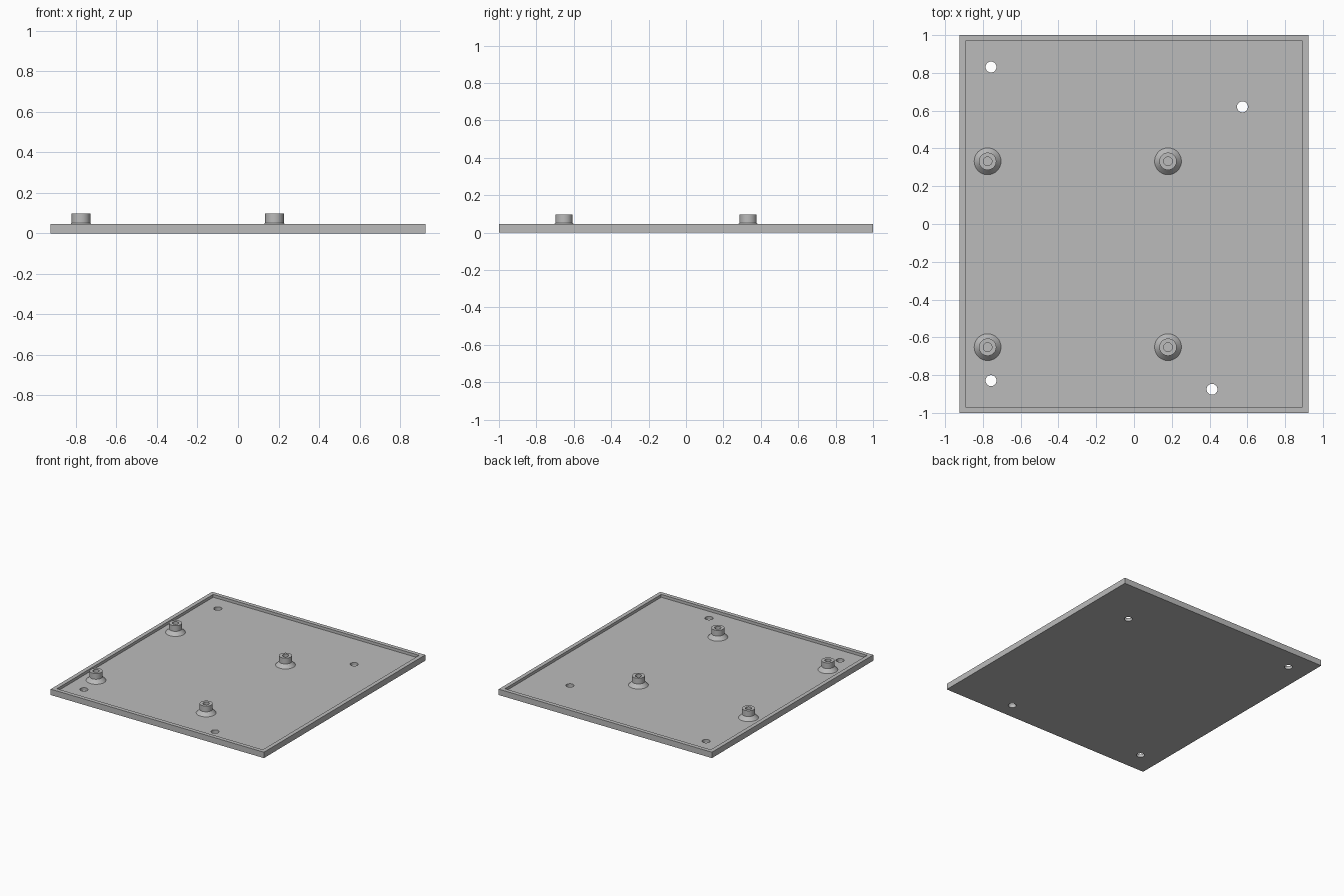
import bpy
import bmesh
import math

if "Cube" in bpy.data.objects:
    bpy.data.objects.remove(bpy.data.objects["Cube"])

HALF_X, HALF_Y, RIM_Z = 0.925, 1.0, 0.046
WALL, FLOOR_Z = 0.045, 0.024

grey = bpy.data.materials.new("plain grey")
grey.diffuse_color = (0.5, 0.5, 0.5, 1)
grey.use_nodes = True
grey.node_tree.nodes["Principled BSDF"].inputs["Base Color"].default_value = grey.diffuse_color


def make_object(name, bm):
    bmesh.ops.recalc_face_normals(bm, faces=bm.faces)
    mesh = bpy.data.meshes.new(name)
    bm.to_mesh(mesh)
    bm.free()
    mesh.materials.append(grey)
    obj = bpy.data.objects.new(name, mesh)
    bpy.context.collection.objects.link(obj)
    return obj


def revolve(name, profile, x, y, steps=48):
    """Spin a closed (radius, z) profile round a vertical axis."""
    bm = bmesh.new()
    verts = [bm.verts.new((r, 0, z)) for r, z in profile]
    edges = [bm.edges.new(pair) for pair in zip(verts, verts[1:])]
    bmesh.ops.spin(bm, geom=verts + edges, cent=(0, 0, 0), axis=(0, 0, 1),
                   angle=math.tau, steps=steps, use_duplicate=False)
    bmesh.ops.remove_doubles(bm, verts=bm.verts, dist=1e-5)
    obj = make_object(name, bm)
    obj.location = (x, y, 0)
    bpy.context.view_layer.objects.active = obj
    obj.select_set(True)
    bpy.ops.object.shade_smooth_by_angle(angle=math.radians(25))
    obj.select_set(False)
    return obj


# Base plate: a box whose top is inset to a rim and sunk to a shallow floor
bm = bmesh.new()
bmesh.ops.create_cube(bm, size=1)
for v in bm.verts:
    v.co = (v.co.x * 2 * HALF_X, v.co.y * 2 * HALF_Y, (v.co.z + 0.5) * RIM_Z)
top = max(bm.faces, key=lambda f: f.calc_center_median().z)
bmesh.ops.inset_individual(bm, faces=[top], thickness=WALL)
sunk = bmesh.ops.extrude_discrete_faces(bm, faces=[top])["faces"][0]
for v in sunk.verts:
    v.co.z = FLOOR_Z
plate = make_object("base_plate", bm)

# Screw holes through the floor
for i, (x, y) in enumerate([(-0.757, 0.831), (0.574, 0.62),
                            (-0.757, -0.829), (0.413, -0.875)]):
    cutter = revolve(f"hole_cutter_{i + 1}",
                     [(0, -0.1), (0.029, -0.1), (0.029, 0.2), (0, 0.2)], x, y, 32)
    cutter.hide_render = True
    cutter.hide_viewport = True
    cut = plate.modifiers.new(f"screw_hole_{i + 1}", "BOOLEAN")
    cut.operation = "DIFFERENCE"
    cut.solver = "EXACT"
    cut.object = cutter

# Standoffs: conical foot, cylindrical post and a blind screw bore
standoff = [(0.071, FLOOR_Z), (0.046, 0.052), (0.046, 0.097),
            (0.023, 0.097), (0.023, FLOOR_Z + 0.001), (0, FLOOR_Z + 0.001)]
for side, x in (("left", -0.775), ("right", 0.18)):
    for end, y in (("back", 0.332), ("front", -0.652)):
        revolve(f"standoff_{end}_{side}", standoff, x, y)
